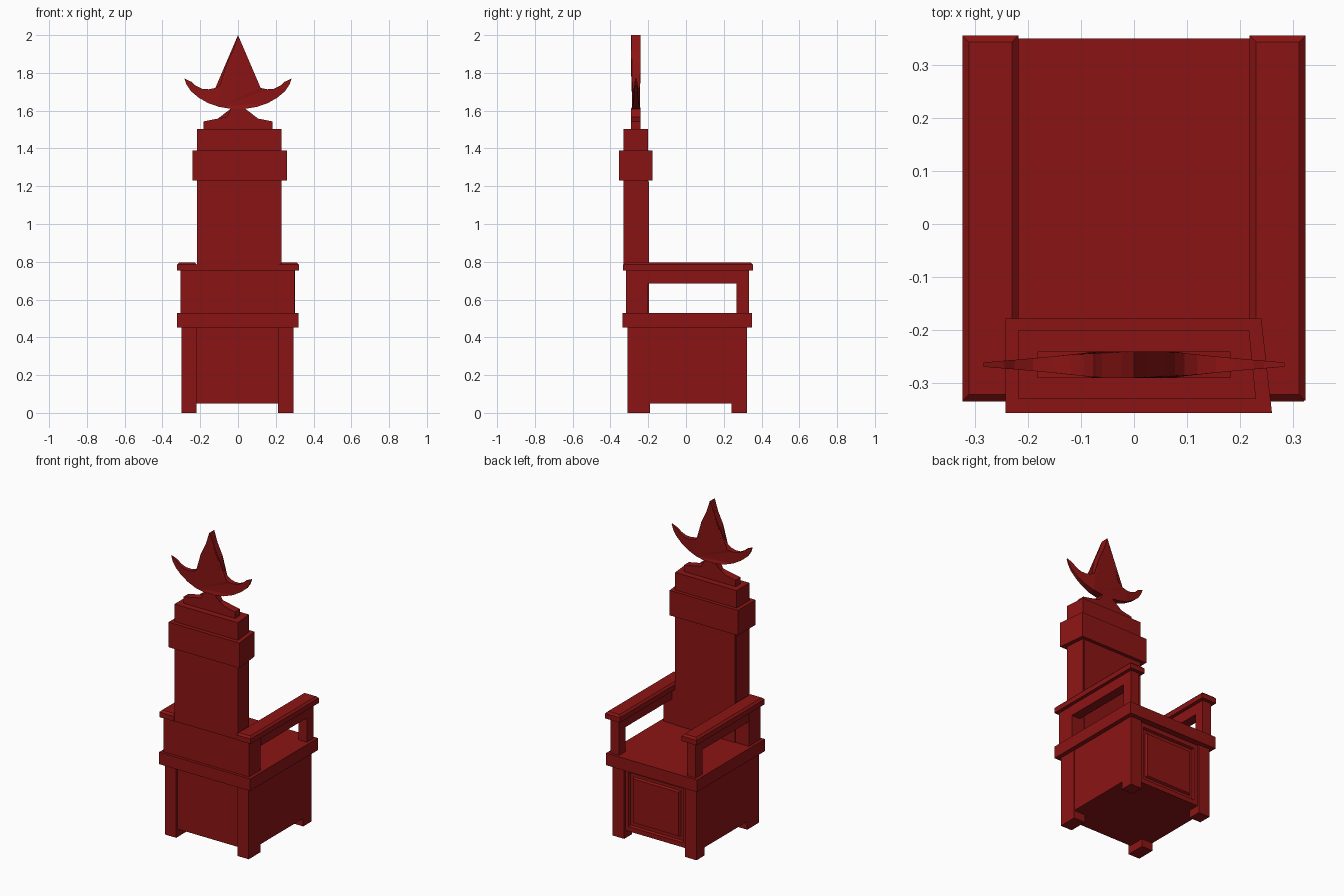
import bpy, bmesh

if "Cube" in bpy.data.objects:
    bpy.data.objects.remove(bpy.data.objects["Cube"])

red = bpy.data.materials.new("dark_red")
red.diffuse_color = (0.26, 0.007, 0.007, 1)
red.use_nodes = True
red.node_tree.nodes["Principled BSDF"].inputs["Base Color"].default_value = red.diffuse_color


def finish(bm, name):
    bmesh.ops.recalc_face_normals(bm, faces=bm.faces)
    mesh = bpy.data.meshes.new(name)
    bm.to_mesh(mesh)
    bm.free()
    mesh.materials.append(red)
    obj = bpy.data.objects.new(name, mesh)
    bpy.context.collection.objects.link(obj)
    return obj


def box_mesh(x, y, z):
    bm = bmesh.new()
    bmesh.ops.create_cube(bm, size=1)
    for v in bm.verts:
        v.co = [lo + (c + 0.5) * (hi - lo) for c, (lo, hi) in zip(v.co, (x, y, z))]
    return bm


def box(name, x, y, z):
    return finish(box_mesh(x, y, z), name)


def tapered_box(name, x_back, x_front, y, z):
    """Box whose right side leans, so the outline is a trapezoid from above."""
    bm = box_mesh((x_back[0], x_back[1]), y, z)
    mid = sum(y) / 2
    for v in bm.verts:
        if v.co.y > mid:
            v.co.x = x_front[0] if v.co.x < 0 else x_front[1]
    return finish(bm, name)


# Pedestal with recessed, raised-field panel on the seat-opening side
bm = box_mesh((-0.295, 0.29), (-0.295, 0.31), (0.05, 0.46))
bm.faces.ensure_lookup_table()
panel = max(bm.faces, key=lambda f: f.calc_center_median().y)
bmesh.ops.inset_region(bm, faces=[panel], thickness=0.085)
for v in panel.verts:  # widen the field to reach near the rails
    v.co.z = 0.08 if v.co.z < 0.25 else 0.425
    v.co.x = -0.195 if v.co.x < 0 else 0.19
for width, depth in ((0.008, -0.015), (0.028, 0.0), (0.01, 0.013)):
    bmesh.ops.inset_region(bm, faces=[panel], thickness=width, depth=depth)
finish(bm, "pedestal")

# Legs at the pedestal corners
for side, x in (("left", (-0.30, -0.22)), ("right", (0.212, 0.293))):
    box(side + "_back_leg", x, (-0.31, -0.19), (0, 0.46))
    box(side + "_front_leg", x, (0.24, 0.322), (0, 0.46))
# Flush pedestal sides
box("side_skirt", (-0.298, 0.292), (-0.2, 0.25), (0.05, 0.455))

# Seat slab and lower back block
box("seat", (-0.323, 0.32), (-0.335, 0.35), (0.453, 0.53))
box("lower_back", (-0.305, 0.30), (-0.317, -0.2), (0.53, 0.753))

# Arms: front post, rail and chamfered cap on each side
for side, s in (("left", -1), ("right", 1)):
    def span(a, b):
        return tuple(sorted((s * a, s * b)))
    box(side + "_arm_post", span(0.24, 0.302), (0.267, 0.333), (0.53, 0.755))
    box(side + "_arm_rail", span(0.24, 0.302), (-0.2, 0.333), (0.686, 0.755))
    bm = box_mesh(span(0.218, 0.323), (-0.333, 0.355), (0.753, 0.797))
    top = [e for e in bm.edges if all(v.co.z > 0.79 for v in e.verts)]
    bmesh.ops.bevel(bm, geom=top, offset=0.012, segments=1, affect='EDGES')
    finish(bm, side + "_arm_cap")

# Tall backrest with its wide band
tapered_box("backrest", (-0.218, 0.23), (-0.218, 0.217), (-0.33, -0.2), (0.753, 1.502))
box("backrest_pad", (-0.21, 0.21), (-0.21, -0.195), (0.53, 1.225))
tapered_box("back_band", (-0.242, 0.26), (-0.242, 0.24), (-0.356, -0.178), (1.23, 1.39))


# Crest: extruded outlines mirrored about the centre line
def symmetric_plate(name, half, thickness):
    """Half outline runs from bottom to top on the right side."""
    outline = half + [(-x, z) for x, z in reversed(half) if x > 0]
    bm = bmesh.new()
    front = [bm.verts.new((x, -0.265 - thickness(abs(x)) / 2, z)) for x, z in outline]
    back = [bm.verts.new((x, -0.265 + thickness(abs(x)) / 2, z)) for x, z in outline]
    n = len(outline)
    caps = [bm.faces.new(front), bm.faces.new(back[::-1])]
    for i in range(n):
        j = (i + 1) % n
        bm.faces.new((front[i], back[i], back[j], front[j]))
    bmesh.ops.triangulate(bm, faces=caps)
    return finish(bm, name)


def wing_taper(x):
    t = max(0, (x - 0.075) / 0.21)
    return 0.05 - 0.042 * min(1, t) ** 0.8


symmetric_plate("crest_base", [(0.182, 1.5), (0.182, 1.543), (0.06, 1.567),
                               (0.036, 1.612)], lambda x: 0.05)
symmetric_plate("crest_flame", [
    (0, 1.605), (0.04, 1.61), (0.10, 1.62), (0.16, 1.641), (0.21, 1.67), (0.25, 1.704),
    (0.272, 1.737), (0.284, 1.77), (0.245, 1.752), (0.225, 1.733), (0.19, 1.716),
    (0.155, 1.713), (0.12, 1.72), (0.095, 1.735), (0.077, 1.757), (0.073, 1.79),
    (0.06, 1.85), (0.024, 1.925), (0, 2.0)], wing_taper)
